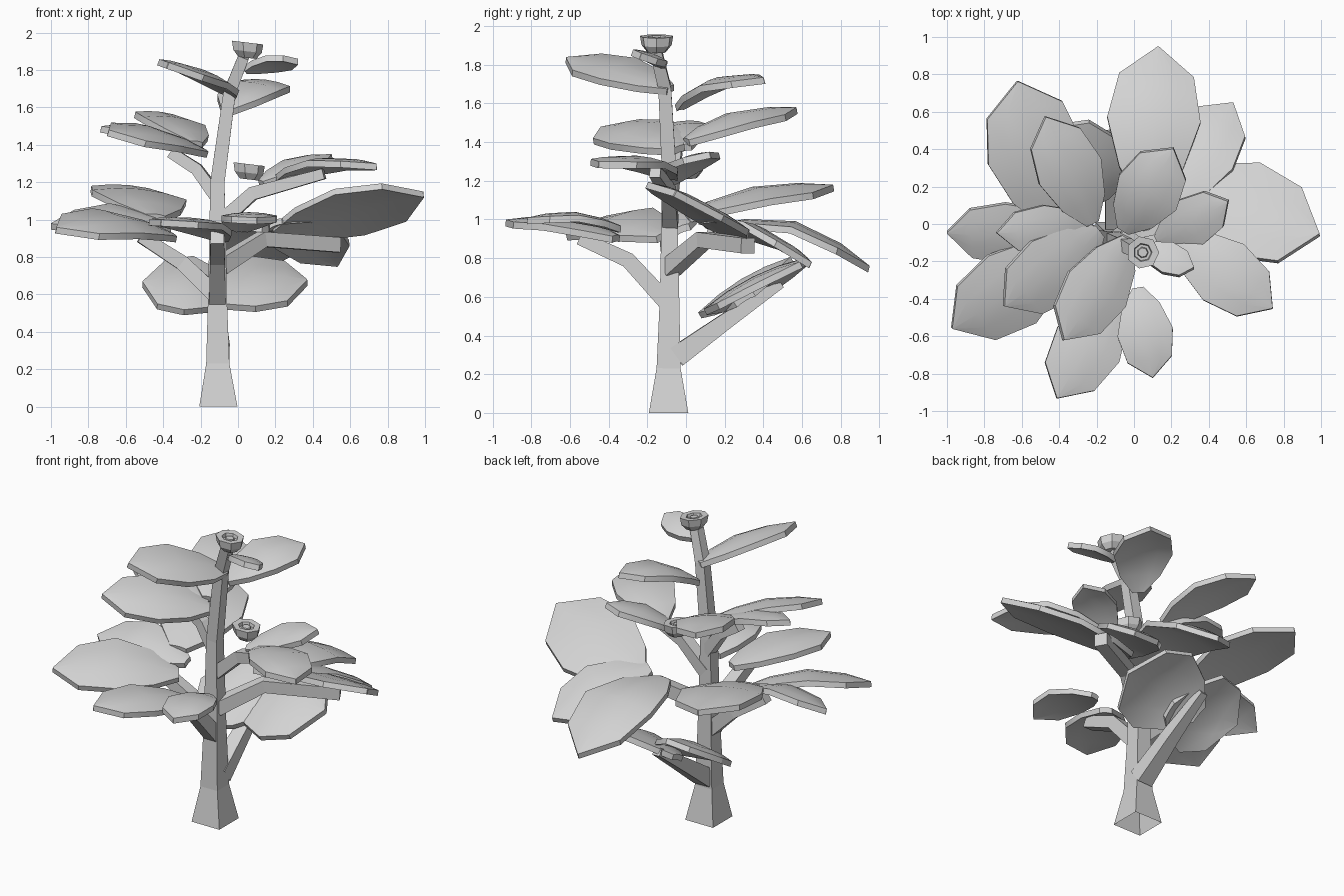
import bpy, bmesh
from math import sin, cos, pi, radians
from mathutils import Vector

cube = bpy.data.objects.get("Cube")
if cube:
    bpy.data.objects.remove(cube, do_unlink=True)

grey = bpy.data.materials.new("plain grey")
grey.use_nodes = True
tone = (0.65, 0.65, 0.65, 1)
grey.diffuse_color = tone
grey.node_tree.nodes["Principled BSDF"].inputs["Base Color"].default_value = tone

Z = Vector((0, 0, 1))
Y = Vector((0, 1, 0))


def finish(bm, name):
    bmesh.ops.remove_doubles(bm, verts=bm.verts, dist=0.0005)
    bmesh.ops.recalc_face_normals(bm, faces=bm.faces)
    mesh = bpy.data.meshes.new(name)
    bm.to_mesh(mesh)
    bm.free()
    mesh.materials.append(grey)
    obj = bpy.data.objects.new(name, mesh)
    bpy.context.collection.objects.link(obj)
    return obj


def bridge(bm, rings):
    """Skin the rings and cap the last one."""
    for a, b in zip(rings, rings[1:]):
        n = len(a)
        for i in range(n):
            bm.faces.new((a[i], a[(i + 1) % n], b[(i + 1) % n], b[i]))
    bm.faces.new(rings[-1])


def limb(name, path, ref):
    """Square tapered limb, open at its root, through (x, y, z, half width) points."""
    bm = bmesh.new()
    pts = [Vector(p[:3]) for p in path]
    rings = []
    for i, p in enumerate(pts):
        t = pts[min(i + 1, len(pts) - 1)] - pts[max(i - 1, 0)]
        if i == 0 and ref is Y:
            t = Z
        u = t.cross(ref).normalized()
        v = t.cross(u).normalized()
        r = path[i][3]
        rings.append([bm.verts.new(p + r * (a * u + b * v))
                      for a, b in ((1, 1), (-1, 1), (-1, -1), (1, -1))])
    bridge(bm, rings)
    finish(bm, name)


def leaf(name, base, tip, half, slope=0, arch=0.05):
    """Domed slab; slope raises the side left of the growing direction."""
    base, tip = Vector(base), Vector(tip)
    d = tip - base
    side = (Z.cross(d).normalized() + Z * slope).normalized()
    up = d.cross(side).normalized()
    bm = bmesh.new()
    loops = []
    for t, w in ((0, 0.2), (0.2, 0.68), (0.5, 1), (0.8, 0.8), (1, 0.01)):
        mid = base + d * t + up * arch * sin(pi * t)
        top = [mid + half * w * (side * k - up * 0.12 * k * k)
               for k in (-1, -0.5, 0, 0.5, 1)]
        under = [p - up * 0.035 for p in reversed(top)]
        loops.append([bm.verts.new(p) for p in top + under])
    bridge(bm, loops)
    bm.faces.new(loops[0])
    obj = finish(bm, name)
    bpy.ops.object.select_all(action='DESELECT')
    obj.select_set(True)
    bpy.context.view_layer.objects.active = obj
    bpy.ops.object.shade_smooth_by_angle(angle=radians(35))


def flower(name, x, y, z, sides=7):
    """Faceted, slightly tilted cup with a small button in the middle."""
    bm = bmesh.new()
    rings = []
    for r, h in ((0.05, 0), (0.08, 0.035), (0.088, 0.082), (0.05, 0.08),
                 (0.045, 0.06), (0.03, 0.06), (0.025, 0.075)):
        rings.append([bm.verts.new((x + r * cos(a), y + r * sin(a), z + h - 0.12 * r * cos(a)))
                      for a in (2 * pi * i / sides for i in range(sides))])
    bridge(bm, rings)
    bm.faces.new(rings[0])
    finish(bm, name)


# Trunk and branches
limb("trunk", [(-.105, -.09, 0, .102), (-.108, -.09, .23, .062), (-.11, -.085, .6, .05),
               (-.11, -.085, 1.0, .042), (-.11, -.085, 1.2, .038),
               (-.045, -.11, 1.68, .033), (.03, -.155, 1.87, .03)], Y)
branches = {
    "low_back_branch": [(-.1, -.05, .29, .055), (-.11, .2, .47, .042), (-.13, .49, .67, .025)],
    "front_branch": [(-.11, -.08, .55, .045), (-.11, -.3, .79, .04), (-.11, -.55, .905, .036)],
    "left_low_branch": [(-.1, -.09, .58, .045), (-.3, -.08, .77, .04), (-.52, -.1, .91, .034)],
    "right_low_branch": [(-.1, -.08, .75, .045), (.13, .09, .895, .04), (.53, .32, .865, .04)],
    "left_high_branch": [(-.11, -.08, 1.12, .035), (-.22, -.06, 1.27, .032), (-.36, -.05, 1.36, .03)],
    "right_high_branch": [(-.1, -.08, .98, .04), (.08, -.09, 1.14, .036), (.46, -.16, 1.245, .028)],
}
for name, path in branches.items():
    limb(name, path, Z)

# Leaves, lowest tier first: base, tip, half width, side slope, arch
leaf("low_leaf_right", (-.2, .36, .62), (.37, .38, .68), .3, .5, .06)
leaf("low_leaf_left", (-.02, .29, .61), (-.51, .34, .67), .28, -.6, .06)
leaf("front_leaf_left", (-.08, -.36, .92), (-.41, -.93, 1.0), .19, -.05)
leaf("front_leaf_right", (.02, -.34, .97), (.1, -.82, 1.01), .15)
leaf("left_leaf_front", (-.35, -.12, .93), (-.97, -.56, .96), .23, -.3, .08)
leaf("left_leaf_middle", (-.36, -.02, .97), (-1, -.05, .98), .17, -.35, .08)
leaf("left_leaf_back", (-.44, 0, 1.03), (-.62, .76, 1.18), .26, .1, .06)
leaf("right_leaf_back", (.08, .12, .97), (.13, .95, .76), .25, 0, .13)
leaf("right_leaf_middle", (.2, .1, 1.0), (.53, .65, .78), .2, -.3, .07)
leaf("right_leaf_front", (.2, .21, .95), (.99, -.05, 1.15), .28, -.42, .04)
leaf("high_leaf_right_front", (.22, -.07, 1.24), (.74, -.45, 1.3), .185, -.05, .06)
leaf("high_leaf_right_back", (.12, -.09, 1.21), (.5, .12, 1.35), .135, .12, .04)
leaf("high_leaf_left_front", (-.18, -.04, 1.38), (-.69, -.44, 1.48), .2, -.32)
leaf("high_leaf_left_middle", (-.22, 0, 1.39), (-.73, -.05, 1.5), .13, -.15)
leaf("high_leaf_left_back", (-.22, 0, 1.42), (-.47, .57, 1.58), .18, .12)
leaf("crown_leaf_back", (-.06, -.04, 1.6), (.21, .4, 1.735), .18, .12, .07)
leaf("crown_leaf_front", (-.03, -.08, 1.69), (-.37, -.62, 1.84), .185, -.3, .04)
leaf("crown_leaf_small", (.04, -.13, 1.82), (.32, -.23, 1.86), .09, -.35, .02)

# Flowers
flower("crown_flower", .047, -.152, 1.865)
flower("side_flower", .055, .01, 1.215)
